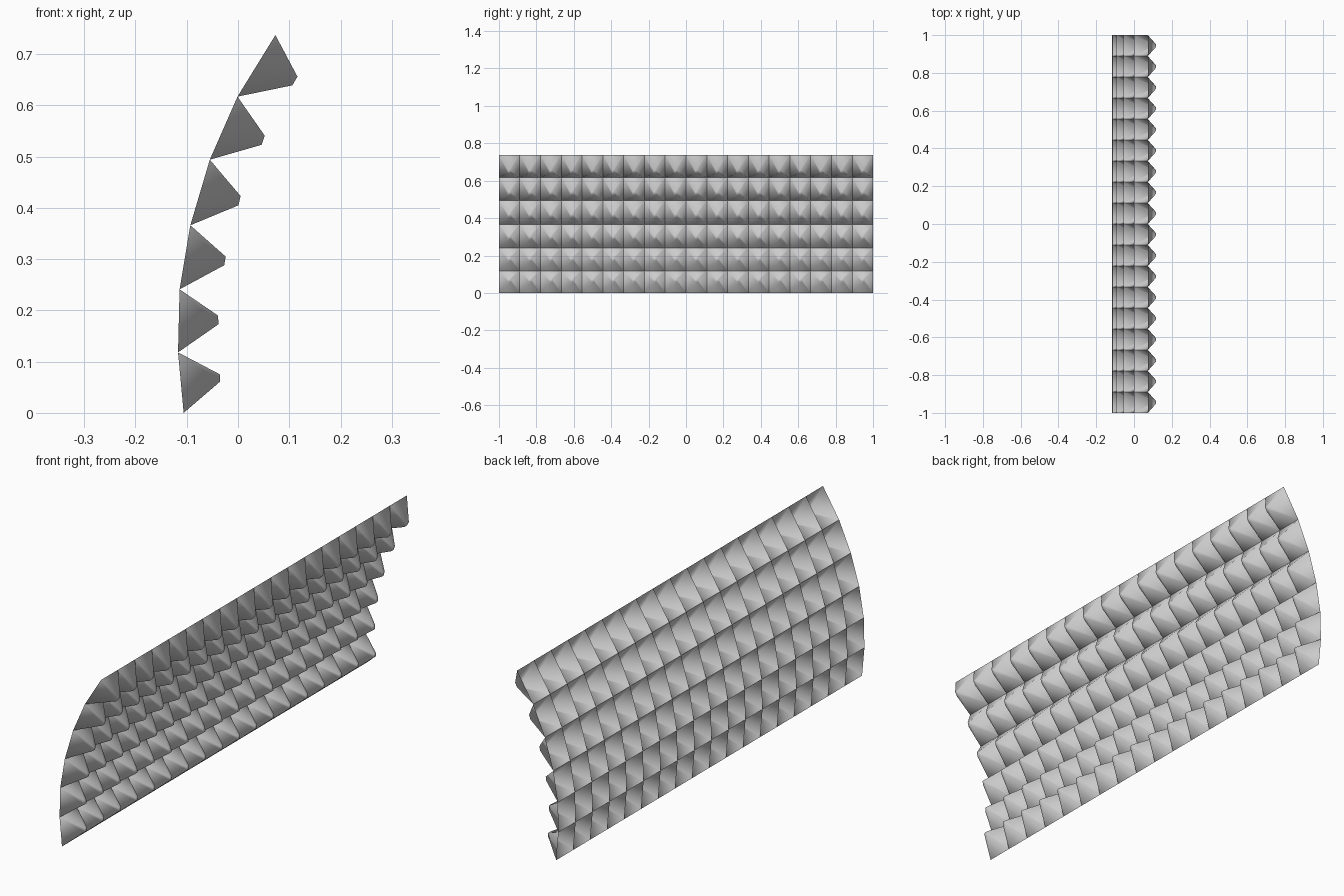
import bpy, bmesh

if "Cube" in bpy.data.objects:
    bpy.data.objects.remove(bpy.data.objects["Cube"])

COLS = 18
CELL = 2.0 / COLS
TIP = 0.0075   # half width of the blunt stud tip

# curved sheet profile (x, z), bottom to top
base = [(-0.106, 0.0), (-0.117, 0.118), (-0.114, 0.241), (-0.093, 0.366),
        (-0.055, 0.494), (-0.001, 0.617), (0.073, 0.737)]
# lower and upper edge of the stud tip in each row (x, z)
tips = [((-0.035, 0.061), (-0.035, 0.075)), ((-0.038, 0.173), (-0.039, 0.190)),
        ((-0.027, 0.288), (-0.024, 0.305)), ((0.001, 0.405), (0.005, 0.423)),
        ((0.046, 0.523), (0.052, 0.541)), ((0.106, 0.639), (0.116, 0.656))]


def ring(bm, low, high, y, half):
    """Four corners around one stud at a given depth."""
    return [bm.verts.new((p[0], y + s * half, p[1]))
            for p, s in ((low, -1), (low, 1), (high, 1), (high, -1))]


# open-backed pyramid studs covering the sheet
bm = bmesh.new()
for r, (t0, t1) in enumerate(tips):
    for c in range(COLS):
        y = -1 + (c + 0.5) * CELL
        outer = ring(bm, base[r], base[r + 1], y, CELL / 2)
        inner = ring(bm, t0, t1, y, TIP)
        bm.faces.new(inner)
        for i in range(4):
            j = (i + 1) % 4
            bm.faces.new((outer[i], outer[j], inner[j], inner[i]))
for f in bm.faces:
    f.smooth = True
mesh = bpy.data.meshes.new("studded_panel")
bm.to_mesh(mesh)
bm.free()
panel = bpy.data.objects.new("studded_panel", mesh)
bpy.context.collection.objects.link(panel)
